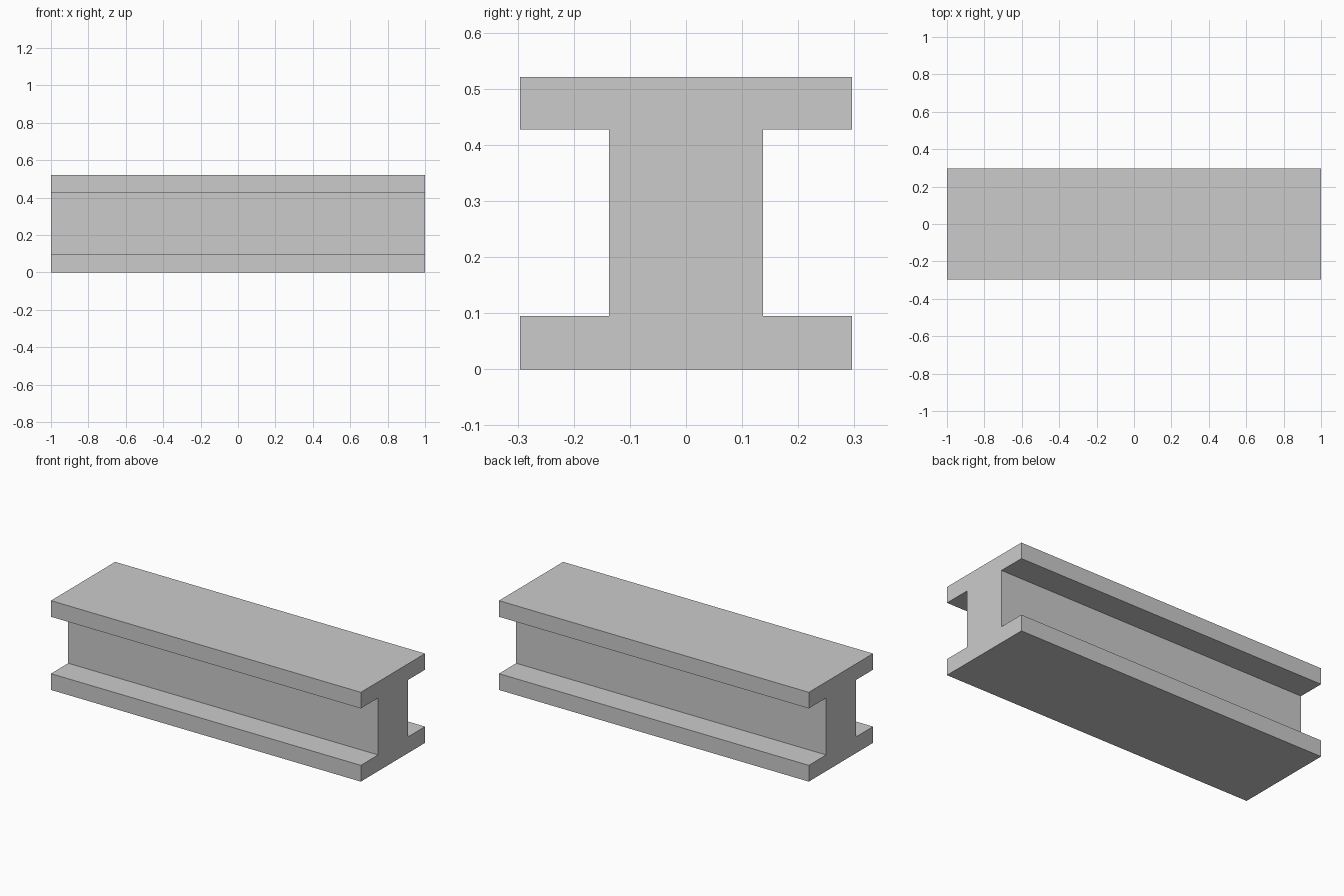
import bpy, bmesh

if "Cube" in bpy.data.objects:
    bpy.data.objects.remove(bpy.data.objects["Cube"])

HALF_LEN = 1.0
FLANGE, WEB = 0.296, 0.137           # half widths
Z0, Z1, Z2, Z3 = 0.0, 0.095, 0.427, 0.521

# I-shaped cross-section: one side, then mirrored
side = [(FLANGE, Z0), (FLANGE, Z1), (WEB, Z1), (WEB, Z2), (FLANGE, Z2), (FLANGE, Z3)]
profile = side + [(-y, z) for y, z in reversed(side)]

# Extrude the profile along x into the beam
bm = bmesh.new()
face = bm.faces.new([bm.verts.new((-HALF_LEN, y, z)) for y, z in profile])
ext = bmesh.ops.extrude_face_region(bm, geom=[face], use_keep_orig=True)
moved = [g for g in ext["geom"] if isinstance(g, bmesh.types.BMVert)]
bmesh.ops.translate(bm, verts=moved, vec=(2 * HALF_LEN, 0, 0))
bmesh.ops.recalc_face_normals(bm, faces=bm.faces)

mesh = bpy.data.meshes.new("i_beam")
bm.to_mesh(mesh)
bm.free()
beam = bpy.data.objects.new("i_beam", mesh)
bpy.context.collection.objects.link(beam)
